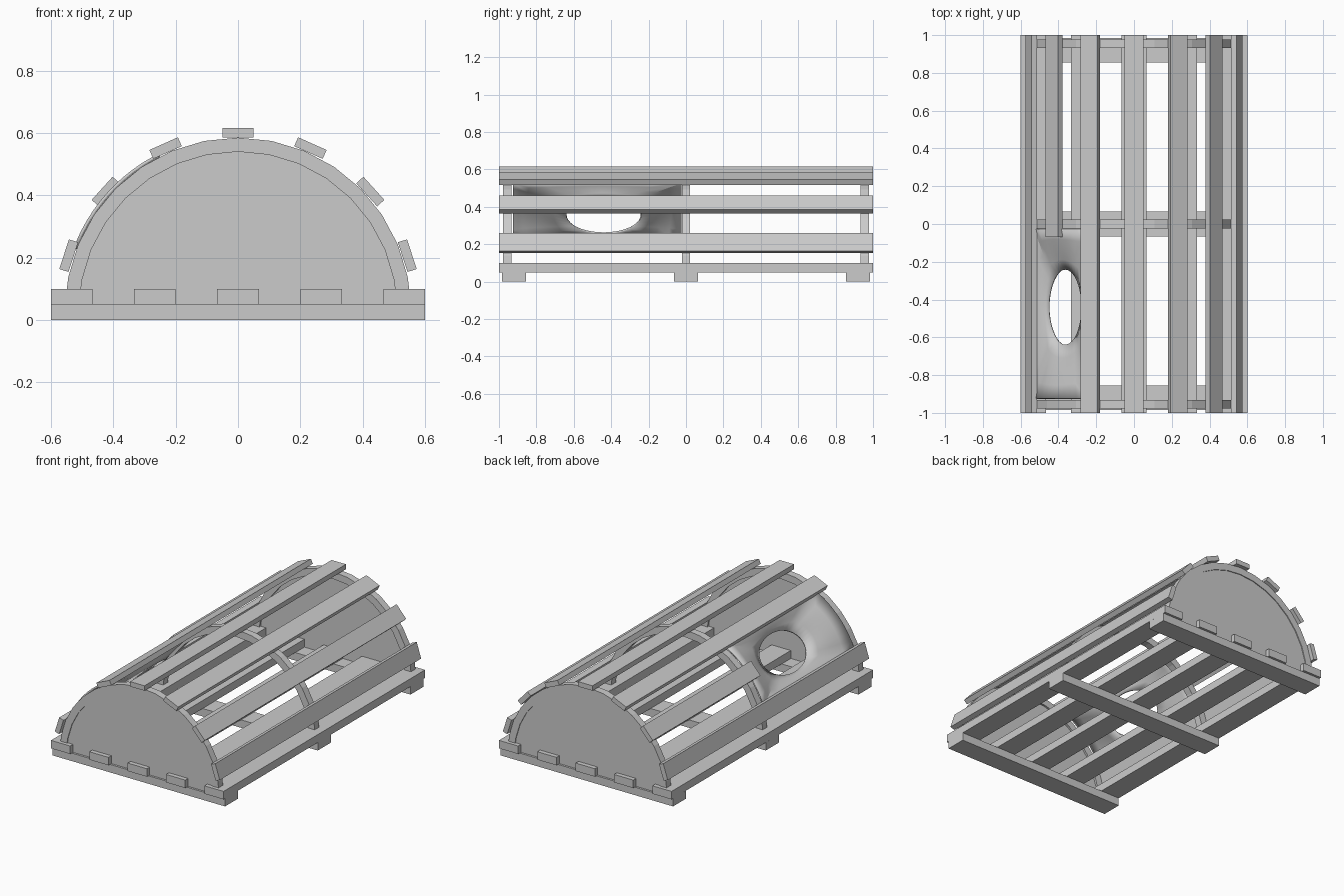
import bpy, bmesh
from math import sin, cos, pi, radians
from mathutils import Vector

if "Cube" in bpy.data.objects:
    bpy.data.objects.remove(bpy.data.objects["Cube"])

CZ = 0.03      # height of the arch centre
SEG = 16       # flat facets on each half round


def add(name, verts, faces):
    me = bpy.data.meshes.new(name)
    me.from_pydata(verts, [], faces)
    bm = bmesh.new()
    bm.from_mesh(me)
    bmesh.ops.recalc_face_normals(bm, faces=bm.faces)
    bm.to_mesh(me)
    bm.free()
    ob = bpy.data.objects.new(name, me)
    bpy.context.collection.objects.link(ob)
    return ob


def box(name, loc, size, tilt=0):
    v = [Vector((x * size[0], y * size[1], z * size[2])) / 2
         for x in (-1, 1) for y in (-1, 1) for z in (-1, 1)]
    f = [(0, 1, 3, 2), (4, 6, 7, 5), (0, 4, 5, 1), (2, 3, 7, 6), (0, 2, 6, 4), (1, 5, 7, 3)]
    ob = add(name, v, f)
    ob.location = loc
    ob.rotation_euler = (0, tilt, 0)
    return ob


def extrude(name, profile, y0, y1):
    n = len(profile)
    v = [(x, y, z) for y in (y0, y1) for x, z in profile]
    f = [tuple(range(n)), tuple(range(2 * n - 1, n - 1, -1))]
    f += [(i, (i + 1) % n, n + (i + 1) % n, n + i) for i in range(n)]
    return add(name, v, f)


def arc(r):
    return [(r * sin(a), max(0.05, CZ + r * cos(a)))
            for a in [-pi / 2 + pi * i / SEG for i in range(SEG + 1)]]


# Base runners and floor slats
for i, y in enumerate((-0.92, 0, 0.92)):
    box(f"base_runner_{i}", (0, y, 0.025), (1.2, 0.13, 0.05))
for i in range(5):
    box(f"floor_slat_{i}", (-0.5333 + i * 0.26667, 0, 0.075), (0.1333, 2, 0.05))

# Bent ribs
for i, y in enumerate((-0.955, 0, 0.955)):
    outer, inner = arc(0.555), arc(0.51)
    n = SEG + 1
    v = [(x, y + d, z) for d in (-0.0225, 0.0225) for p in (outer, inner) for x, z in p]
    f = []
    for k in range(SEG):
        for a, b in ((0, n), (n, 3 * n), (3 * n, 2 * n), (2 * n, 0)):
            f.append((a + k, a + k + 1, b + k + 1, b + k))
    f += [(0, n, 3 * n, 2 * n), (n - 1, 2 * n - 1, 4 * n - 1, 3 * n - 1)]
    add(f"arch_rib_{i}", v, f)

# End boards
for name, s in (("front_end_board", -1), ("back_end_board", 1)):
    extrude(name, arc(0.511), s * 0.945, s * 0.972)

# Outer slats; the third on the left is cut short at the entrance
for i in range(-3, 4):
    a = radians(24 * i)
    y0 = -0.07 if i == -2 else -1
    box(f"outer_slat_{i + 3}", (0.571 * sin(a), (1 + y0) / 2, CZ + 0.571 * cos(a)),
        (0.1, 1 - y0, 0.031), a)

# Entrance funnel: curved rectangular rim lofted inward to an oval hole
N, RINGS = 40, 5
MID = radians(48)
nrm = Vector((-sin(MID), 0, cos(MID)))
up = Vector((cos(MID), 0, sin(MID)))
verts, faces = [], []
for r in range(RINGS):
    t = r / (RINGS - 1)
    for k in range(N):
        c, s = cos(2 * pi * k / N), sin(2 * pi * k / N)
        m = max(abs(c), abs(s))
        a = MID - radians(21) * s / m
        rim = Vector((-0.56 * sin(a), -0.475 + 0.45 * c / m, CZ + 0.56 * cos(a)))
        hole = Vector((0, -0.44 + 0.2 * c, CZ)) + nrm * 0.486 + up * 0.13 * s
        p = rim.lerp(hole, t) + nrm * 0.02 * t * (1 - t)
        verts.append(p)
        if r:
            b, j = r * N, (k + 1) % N
            faces.append((b - N + k, b - N + j, b + j, b + k))
funnel = add("entrance_funnel", verts, faces)
mod = funnel.modifiers.new("thickness", "SOLIDIFY")
mod.thickness = 0.01
mod.offset = 0
bpy.context.view_layer.objects.active = funnel
funnel.select_set(True)
bpy.ops.object.shade_smooth_by_angle(angle=radians(30))
